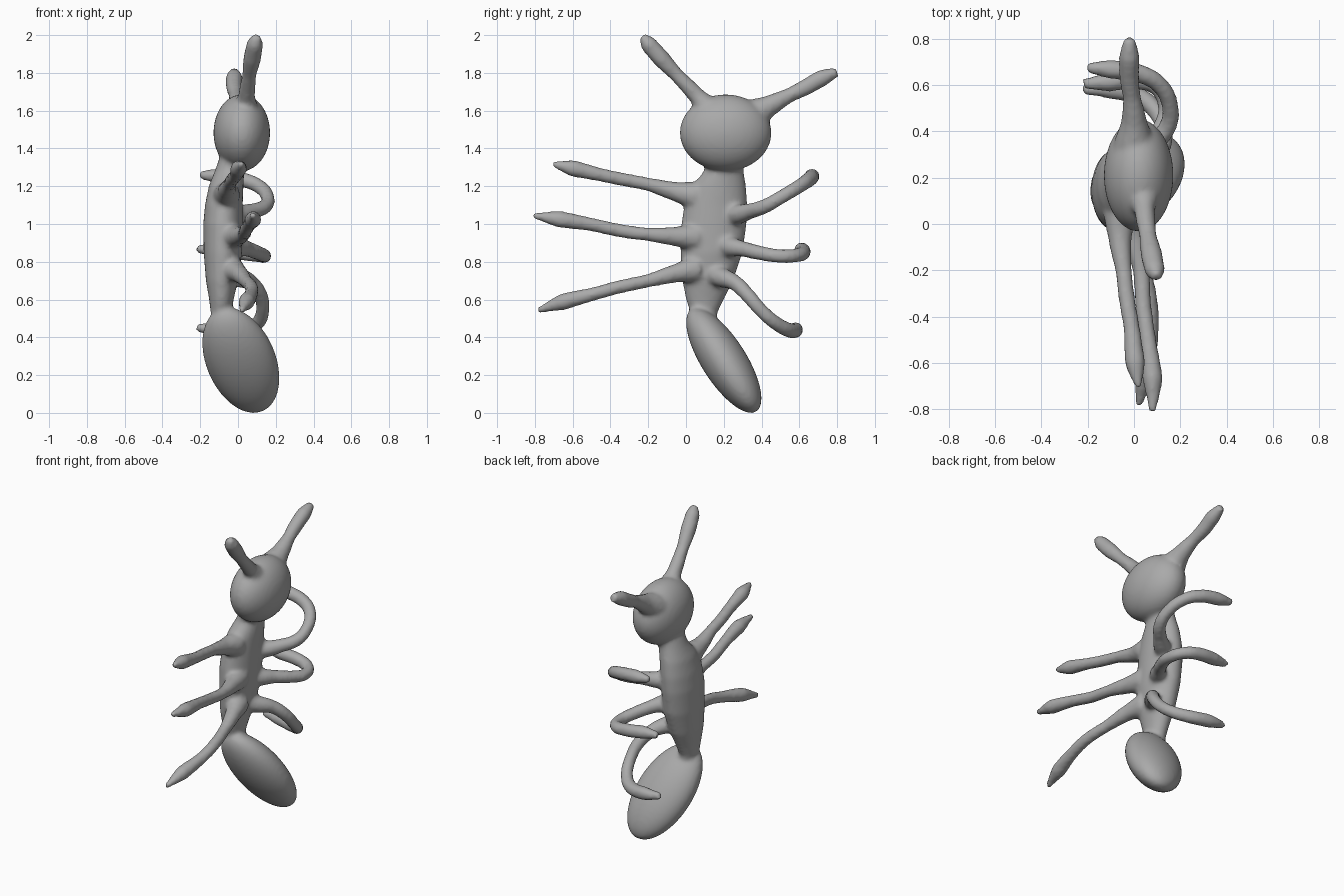
import bpy, bmesh, math
from mathutils import Matrix, Vector

parts = []

def add_mesh(name, bm):
    me = bpy.data.meshes.new(name)
    bm.to_mesh(me)
    bm.free()
    ob = bpy.data.objects.new(name, me)
    bpy.context.collection.objects.link(ob)
    parts.append(ob)

def ellipsoid(name, centre, rows):
    """Unit sphere shaped by a 3x3 matrix."""
    bm = bmesh.new()
    m = Matrix.Translation(centre) @ Matrix(rows).to_4x4()
    bmesh.ops.create_uvsphere(bm, u_segments=40, v_segments=24, radius=1, matrix=m)
    add_mesh(name, bm)

def loft(name, rings, n=32):
    """Skin stacked ellipses given as (z, cx, cy, rx, ry)."""
    bm = bmesh.new()
    loops = [[bm.verts.new((cx + rx * math.cos(2 * math.pi * i / n),
                            cy + ry * math.sin(2 * math.pi * i / n), z))
              for i in range(n)] for z, cx, cy, rx, ry in rings]
    for a, b in zip(loops, loops[1:]):
        for i in range(n):
            j = (i + 1) % n
            bm.faces.new((a[i], a[j], b[j], b[i]))
    bm.faces.new(loops[0][::-1])
    bm.faces.new(loops[-1])
    add_mesh(name, bm)

def limb(name, points, radii):
    """Smooth tapered tube through the points."""
    cu = bpy.data.curves.new(name, 'CURVE')
    cu.dimensions = '3D'
    cu.bevel_depth = 1
    cu.bevel_resolution = 4
    cu.resolution_u = 8
    cu.use_fill_caps = True
    sp = cu.splines.new('BEZIER')
    sp.bezier_points.add(len(points) - 1)
    for bp, p, r in zip(sp.bezier_points, points, radii):
        bp.co = p
        bp.radius = r
        bp.handle_left_type = bp.handle_right_type = 'AUTO'
    ob = bpy.data.objects.new(name, cu)
    bpy.context.collection.objects.link(ob)
    parts.append(ob)

# Head, abdomen and thorax
ellipsoid("head", (0.02, 0.21, 1.483),
          ((0.15, 0, 0), (0, 0.243, 0), (0, 0, 0.203)))
ellipsoid("abdomen", (0.015, 0.2, 0.278),
          ((0.193, 0, -0.069), (0.01, 0.137, -0.1455), (0, 0, 0.279)))
loft("thorax", [(0.44, -0.07, 0.11, 0.05, 0.05), (0.53, -0.09, 0.095, 0.055, 0.072),
                (0.6, -0.088, 0.1, 0.065, 0.1), (0.7, -0.085, 0.115, 0.085, 0.135),
                (0.85, -0.08, 0.135, 0.102, 0.165), (1.0, -0.08, 0.148, 0.104, 0.173),
                (1.1, -0.075, 0.158, 0.1, 0.167), (1.2, -0.063, 0.175, 0.092, 0.143),
                (1.28, -0.045, 0.2, 0.078, 0.105), (1.36, -0.02, 0.205, 0.075, 0.1)])

# Antennae
limb("front_antenna", [(0.04, 0.14, 1.58), (0.045, 0.06, 1.675), (0.06, -0.05, 1.79),
                       (0.075, -0.13, 1.875), (0.09, -0.2, 1.955), (0.098, -0.232, 1.995)],
     [0.08, 0.046, 0.038, 0.048, 0.045, 0.022])
limb("back_antenna", [(0, 0.34, 1.57), (0, 0.45, 1.63), (-0.01, 0.55, 1.683),
                      (-0.02, 0.63, 1.722), (-0.02, 0.72, 1.772), (-0.02, 0.8, 1.805)],
     [0.09, 0.055, 0.039, 0.044, 0.046, 0.026])

# Straight legs reaching forward
front_r = [0.075, 0.05, 0.036, 0.036, 0.036, 0.045, 0.016]
limb("front_leg_upper", [(-0.06, 0.05, 1.15), (-0.06, -0.07, 1.175), (-0.045, -0.2, 1.21),
                         (-0.03, -0.33, 1.235), (-0.01, -0.45, 1.26), (0.005, -0.6, 1.295),
                         (0.02, -0.705, 1.318)], front_r)
limb("front_leg_middle", [(-0.04, 0.05, 0.93), (0, -0.07, 0.935), (0.03, -0.2, 0.945),
                          (0.04, -0.35, 0.965), (0.06, -0.5, 0.997), (0.08, -0.67, 1.025),
                          (0.08, -0.81, 1.045)], front_r)
limb("front_leg_lower", [(-0.04, 0.05, 0.76), (0, -0.05, 0.74), (0.04, -0.2, 0.7),
                         (0.07, -0.36, 0.665), (0.07, -0.48, 0.632), (0.045, -0.65, 0.588),
                         (0.02, -0.785, 0.542)], front_r)

# Curled legs at the back
back_r = [0.075, 0.055, 0.042, 0.039, 0.037, 0.038, 0.041, 0.042, 0.022]
limb("back_leg_upper", [(-0.06, 0.23, 1.05), (0, 0.27, 1.05), (0.08, 0.34, 1.068),
                        (0.145, 0.42, 1.095), (0.157, 0.5, 1.14), (0.11, 0.6, 1.2),
                        (0.02, 0.65, 1.235), (-0.1, 0.667, 1.252), (-0.205, 0.675, 1.26)], back_r)
limb("back_leg_middle", [(-0.06, 0.18, 0.89), (0, 0.23, 0.88), (0.05, 0.3, 0.868),
                         (0.11, 0.4, 0.845), (0.14, 0.5, 0.83), (0.1, 0.59, 0.835),
                         (0, 0.62, 0.85), (-0.11, 0.612, 0.862), (-0.22, 0.605, 0.868)], back_r)
limb("back_leg_lower", [(-0.06, 0.14, 0.74), (0, 0.18, 0.72), (0.07, 0.26, 0.688),
                        (0.12, 0.33, 0.62), (0.13, 0.4, 0.54), (0.1, 0.48, 0.472),
                        (0.02, 0.55, 0.437), (-0.1, 0.58, 0.44), (-0.22, 0.58, 0.452)], back_r)

# Fuse everything into one smooth clay-like skin
bpy.ops.object.select_all(action='DESELECT')
for ob in parts:
    ob.select_set(True)
bpy.context.view_layer.objects.active = parts[0]
bpy.ops.object.convert(target='MESH')
bpy.ops.object.join()
ant = bpy.context.view_layer.objects.active
ant.name = "ant_body"

remesh = ant.modifiers.new("fuse", 'REMESH')
remesh.mode = 'VOXEL'
remesh.voxel_size = 0.013
remesh.use_smooth_shade = True
smooth = ant.modifiers.new("blend", 'SMOOTH')
smooth.factor = 0.5
smooth.iterations = 6

grey = bpy.data.materials.new("grey")
grey.diffuse_color = (0.4, 0.4, 0.4, 1)
ant.data.materials.clear()
ant.data.materials.append(grey)
